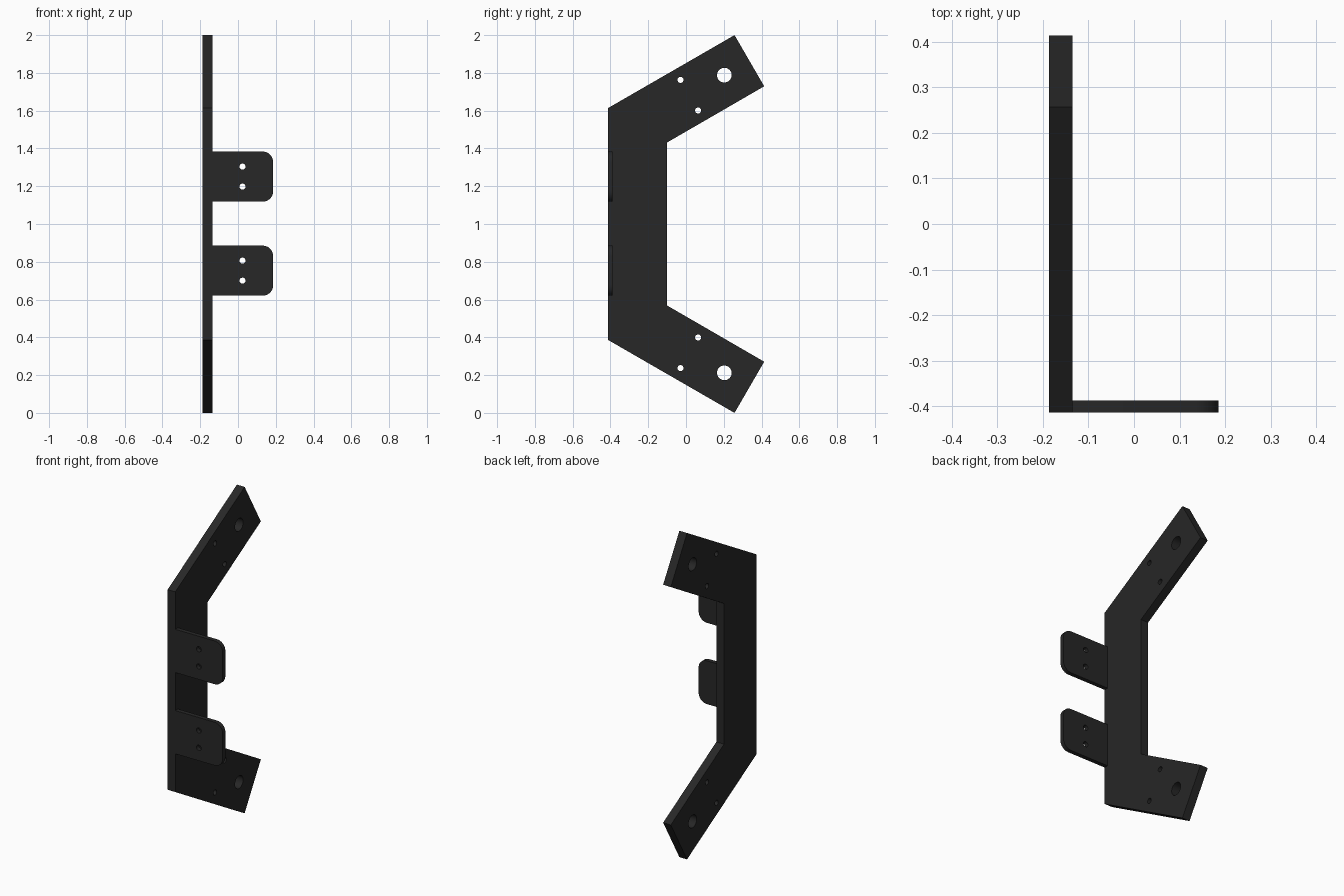
import bpy, bmesh
from math import sin, cos, pi, radians
from mathutils import Vector

if "Cube" in bpy.data.objects:
    bpy.data.objects.remove(bpy.data.objects["Cube"])

dark = bpy.data.materials.new("dark_metal")
dark.diffuse_color = (0.02, 0.02, 0.02, 1)
dark.use_nodes = True
dark.node_tree.nodes["Principled BSDF"].inputs["Base Color"].default_value = dark.diffuse_color


def circle(cx, cy, r, n=32):
    return [(cx + r * cos(2 * pi * i / n), cy + r * sin(2 * pi * i / n)) for i in range(n)]


def plate(name, loops, to_3d, depth):
    """Fill an outline with holes, then extrude it along the depth vector."""
    bm = bmesh.new()
    edges = []
    for loop in loops:
        vs = [bm.verts.new(to_3d(a, b)) for a, b in loop]
        edges += [bm.edges.new((vs[i - 1], vs[i])) for i in range(len(vs))]
    bmesh.ops.triangle_fill(bm, use_beauty=True, use_dissolve=False, edges=edges)
    ext = bmesh.ops.extrude_face_region(bm, geom=bm.faces[:], use_keep_orig=True)
    verts = [g for g in ext["geom"] if isinstance(g, bmesh.types.BMVert)]
    bmesh.ops.translate(bm, verts=verts, vec=Vector(depth))
    bmesh.ops.recalc_face_normals(bm, faces=bm.faces[:])
    mesh = bpy.data.meshes.new(name)
    bm.to_mesh(mesh)
    bm.free()
    mesh.materials.append(dark)
    ob = bpy.data.objects.new(name, mesh)
    bpy.context.collection.objects.link(ob)
    bpy.ops.object.select_all(action='DESELECT')
    ob.select_set(True)
    bpy.context.view_layer.objects.active = ob
    bpy.ops.object.shade_smooth_by_angle(angle=radians(25))
    return ob


# Bent side plate: upper half of the profile in (y, z), mirrored about z = 1
upper = [(-0.101, 1.431), (0.414, 1.729), (0.257, 2.0), (-0.414, 1.613)]
outline = upper + [(y, 2 - z) for y, z in reversed(upper)]
holes = []
for y, z, r in [(0.203, 1.788, 0.039), (-0.029, 1.763, 0.016), (0.064, 1.601, 0.016)]:
    holes += [circle(y, z, r), circle(y, 2 - z, r)]
plate("side_plate", [outline] + holes, lambda y, z: (-0.187, y, z), (0.052, 0, 0))

# Two mounting tabs with rounded outer corners and a pair of screw holes
X0, X1, HALF, R = -0.135, 0.186, 0.1325, 0.055
for name, zc in (("lower_tab", 0.753), ("upper_tab", 1.251)):
    tab = [(X0, zc + HALF), (X0, zc - HALF)]
    for start, sign in ((-90, -1), (0, 1)):
        for i in range(9):
            a = radians(start + 90 * i / 8)
            tab.append((X1 - R + R * cos(a), zc + sign * (HALF - R) + R * sin(a)))
    screw_holes = [circle(0.024, zc + s * 0.053, 0.016) for s in (-1, 1)]
    plate(name, [tab] + screw_holes, lambda x, z: (x, -0.414, z), (0, 0.026, 0))
